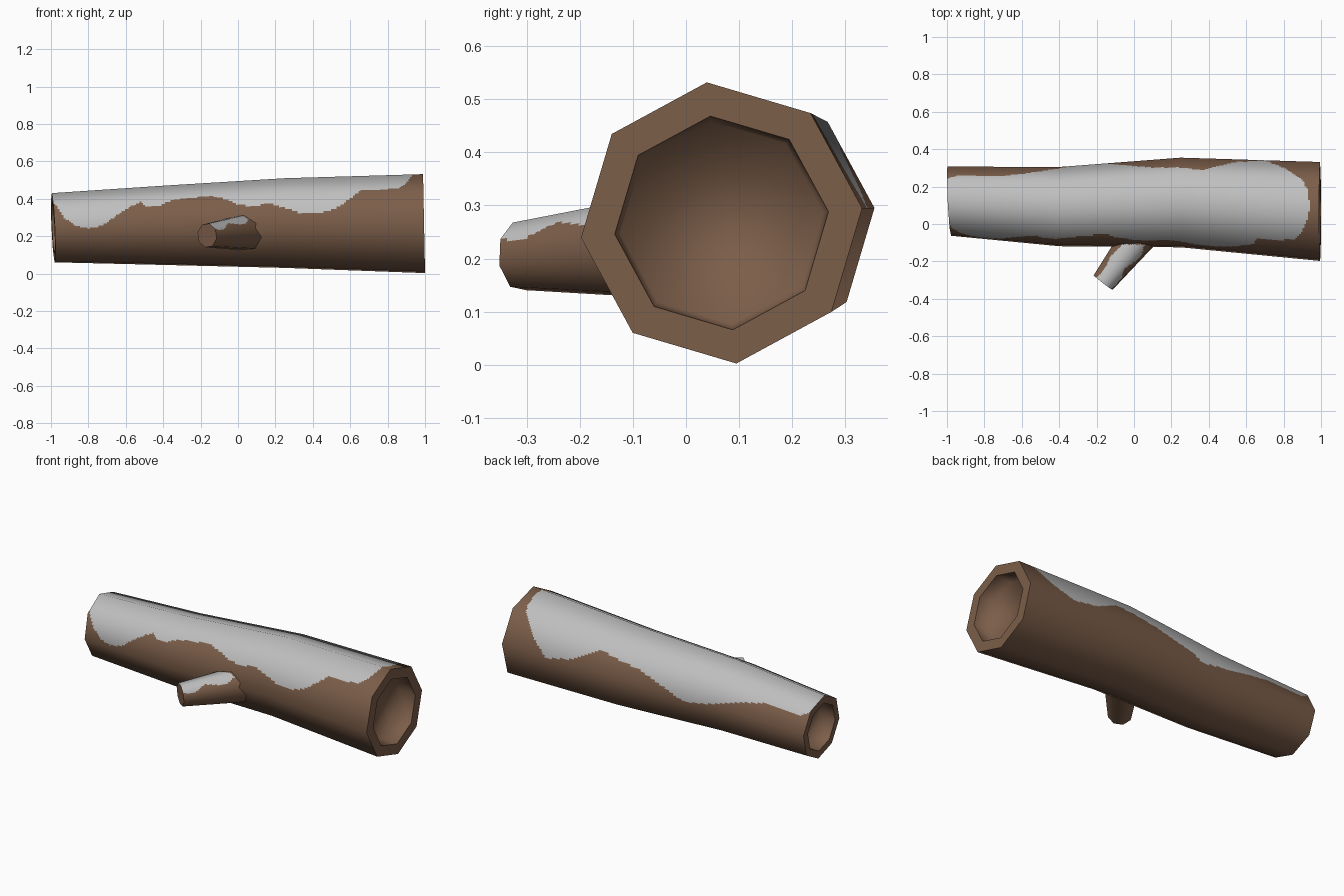
import bpy, math
from mathutils import Vector

if "Cube" in bpy.data.objects:
    bpy.data.objects.remove(bpy.data.objects["Cube"])


def material(name, rgb):
    m = bpy.data.materials.new(name)
    m.diffuse_color = (*rgb, 1)
    m.use_nodes = True
    m.node_tree.nodes["Principled BSDF"].inputs["Base Color"].default_value = m.diffuse_color
    return m


BARK = material("bark brown", (0.20, 0.111, 0.067))
SNOW = material("snow grey", (0.52, 0.52, 0.52))


def lerp(table, x):
    """Piecewise linear lookup; rows are (x, value, ...)."""
    for a, b in zip(table, table[1:]):
        if x <= b[0]:
            t = max(0, (x - a[0]) / (b[0] - a[0]))
            return [p + (q - p) * t for p, q in zip(a[1:], b[1:])]
    return list(table[-1][1:])


def make(name, verts, faces, mats, smooth=True):
    me = bpy.data.meshes.new(name)
    me.from_pydata(verts, [], faces)
    me.materials.append(BARK)
    me.materials.append(SNOW)
    for p, m in zip(me.polygons, mats):
        p.material_index = m
        p.use_smooth = smooth
    ob = bpy.data.objects.new(name, me)
    bpy.context.collection.objects.link(ob)
    return ob


def octagon(i, n, phase):
    """Unit octagon with n points per side, point i."""
    a = math.radians(phase) + (i // n) * math.pi / 4
    b = a + math.pi / 4
    t = (i % n) / n
    return (math.cos(a) * (1 - t) + math.cos(b) * t,
            math.sin(a) * (1 - t) + math.sin(b) * t)


def grid_faces(rows, cols):
    return [(r * cols + c, r * cols + (c + 1) % cols,
             (r + 1) * cols + (c + 1) % cols, (r + 1) * cols + c)
            for r in range(rows - 1) for c in range(cols)]


def face_centre(verts, f):
    return sum((verts[i] for i in f), Vector()) / len(f)


# Log stations: x, centre y, centre z, radius
RINGS = [(-1, .122, .245, .186), (-.4, .093, .258, .213),
         (.25, .115, .27, .241), (1, .067, .267, .266)]
# Lower edge of the snow: height on the front, angle on the back
FRONT = [(-1, .39), (-.97, .36), (-.93, .30), (-.87, .255), (-.8, .24), (-.72, .26),
         (-.65, .31), (-.57, .36), (-.52, .385), (-.49, .36), (-.42, .36), (-.38, .385),
         (-.3, .40), (-.15, .415), (-.05, .395), (0, .37), (.08, .36), (.17, .375),
         (.25, .35), (.33, .325), (.42, .32), (.5, .34), (.55, .365), (.6, .40),
         (.66, .445), (.75, .445), (.87, .46), (.9, .485), (.93, .52), (.94, .6)]
BACK = [(-1, 48), (-.935, 37), (-.72, 38), (-.56, 25), (-.378, 8), (-.217, 0),
        (-.06, 14), (.09, 27), (.365, 38), (.525, 14), (.695, 5), (.81, 25),
        (.89, 50), (.93, 62), (.94, 90), (.95, 180)]


def log_point(x, cy, cz):
    """Shear the ends a little, so that the cuts are not quite square."""
    if x < -.4:
        t = (-.4 - x) / .6
        x += t * (.012 - .05 * (cy - .122) - .045 * (cz - .245))
    elif x > .25:
        x -= (x - .25) / .75 * .02 * (cz - .003)
    return Vector((x, cy, cz))


# Log body
N, ROWS = 16, 201
verts, normals = [], []
for r in range(ROWS):
    x = -1 + r * .01
    cy, cz, rad = lerp(RINGS, x)
    for i in range(8 * N):
        c, s = octagon(i, N, 6)
        verts.append(log_point(x, cy + rad * c, cz + rad * s))
        normals.append(Vector((-.05, c, s)).normalized())
faces = [f[::-1] for f in grid_faces(ROWS, 8 * N)]
faces = [f[::-1] for f in faces]
mats = []
for f in faces:
    p = face_centre(verts, f)
    cy, cz, rad = lerp(RINGS, p.x)
    ang = math.degrees(math.atan2(p.z - cz, p.y - cy))
    if p.y < cy:
        snow = p.z > lerp(FRONT, p.x)[0] and p.x < .935
    else:
        snow = ang > lerp(BACK, p.x)[0]
    mats.append(int(snow))
log = make("log_body", verts, faces, mats)
log.data.normals_split_custom_set_from_vertices(normals)

# Cut ends: flat rim and shallow hollow
for side, name in ((-1, "left"), (1, "right")):
    cy, cz, rad = lerp(RINGS, side)

    def ring(k, depth):
        pts = []
        for i in range(8):
            c, s = octagon(i, 1, 6)
            p = log_point(side, cy + rad * k * c, cz + rad * k * s)
            pts.append(p - Vector((side * depth, 0, 0)))
        return pts

    flip = -1 if side < 0 else 1
    quads = [f[::flip] for f in grid_faces(2, 8)]
    make(name + "_rim", ring(1, 0) + ring(.76, 0), quads, [0] * 8, False)
    make(name + "_hollow", ring(.76, 0) + ring(.72, .09),
         quads + [tuple(range(8, 16))[::flip]], [0] * 9)

# Branch stub
base, tip = Vector((.05, -.035, .222)), Vector((-.165, -.313, .204))
axis = (tip - base).normalized()
side = axis.cross(Vector((0, 0, 1))).normalized()
up = side.cross(axis)
verts, normals = [], []
n, rows = 8, 41
for r in range(rows):
    t = r / (rows - 1)
    for i in range(8 * n):
        c, s = octagon(i, n, 15)
        d = side * c + up * s
        verts.append(base.lerp(tip, t) + d * (.102 - .036 * t))
        normals.append(d.normalized())
faces = [f[::-1] for f in grid_faces(rows, 8 * n)]
mats = []
for f in faces:
    p = face_centre(verts, f)
    mats.append(int(p.z > .247 + .2 * (p.y + .3) + .008 * math.sin(45 * p.y) and p.y < -.11))
# orient the side faces outward
mid = faces[0]
nrm = (verts[mid[1]] - verts[mid[0]]).cross(verts[mid[2]] - verts[mid[1]])
if nrm.dot(normals[mid[0]]) < 0:
    faces = [f[::-1] for f in faces]
stub = make("branch_stub", verts, faces, mats)
stub.data.normals_split_custom_set_from_vertices(normals)

# Branch end cap
cap = [verts[(rows - 1) * 8 * n + i * n] for i in range(8)]
order = tuple(range(8))
if (cap[1] - cap[0]).cross(cap[2] - cap[1]).dot(axis) < 0:
    order = order[::-1]
make("branch_tip", cap, [order], [0], False)

# Make sure the log body also faces outward
p = log.data.polygons[0]
if p.normal.dot(Vector((0, p.center.y - .122, p.center.z - .245))) < 0:
    log.data.flip_normals()
